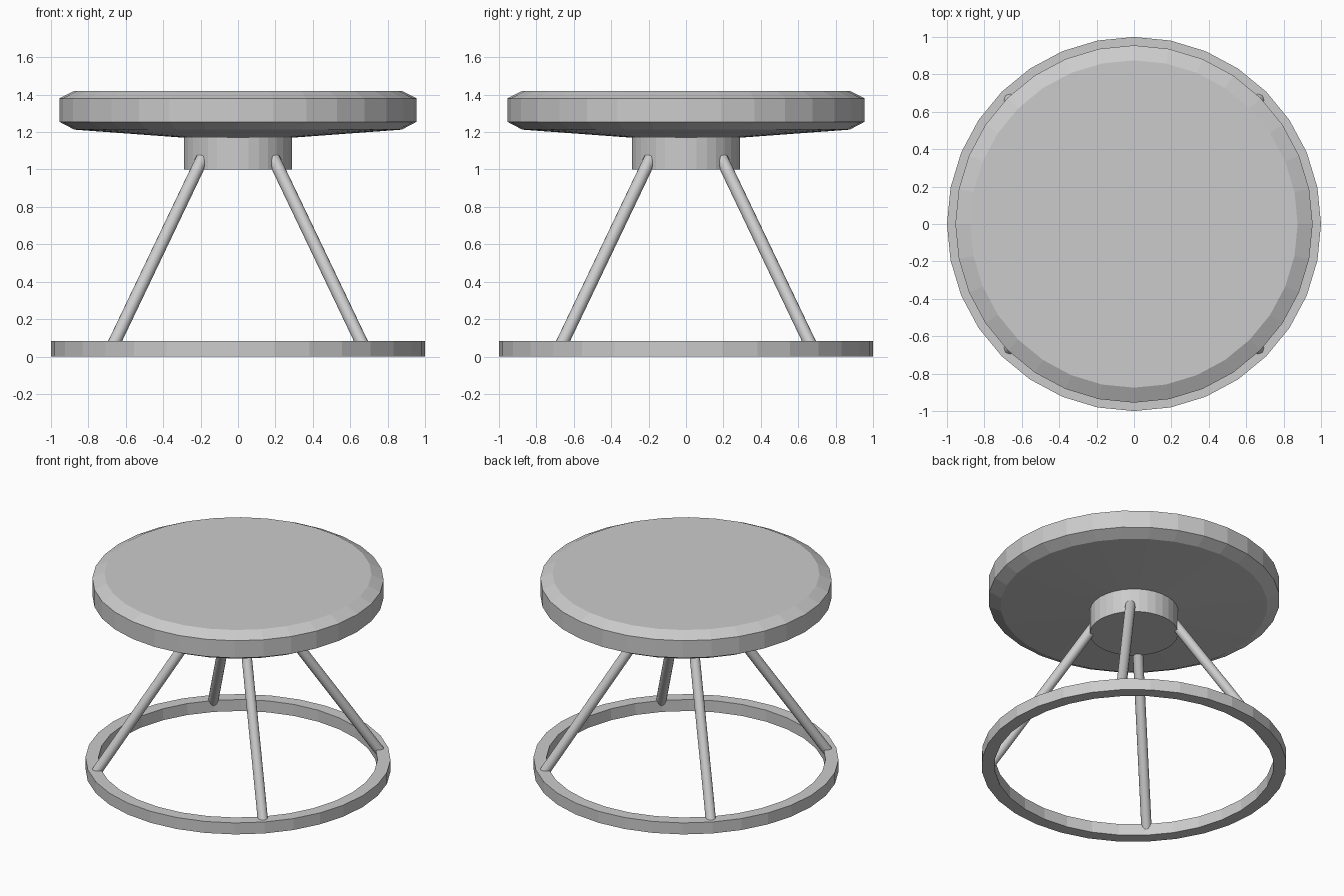
import bpy, bmesh, math
from mathutils import Vector

SIDES = 32

cube = bpy.data.objects.get("Cube")
if cube:
    bpy.data.objects.remove(cube, do_unlink=True)

grey = bpy.data.materials.new("plain grey")
grey.use_nodes = True
grey.diffuse_color = (0.6, 0.6, 0.6, 1)
bsdf = next(n for n in grey.node_tree.nodes if n.type == "BSDF_PRINCIPLED")
bsdf.inputs["Base Color"].default_value = grey.diffuse_color


def finish(name, bm):
    bmesh.ops.recalc_face_normals(bm, faces=bm.faces)
    mesh = bpy.data.meshes.new(name)
    bm.to_mesh(mesh)
    bm.free()
    mesh.materials.append(grey)
    obj = bpy.data.objects.new(name, mesh)
    bpy.context.collection.objects.link(obj)
    return obj


def lathe(name, profile, closed=False):
    """Turn (radius, height) points about z; open profiles get end caps."""
    bm = bmesh.new()
    loops = []
    for r, z in profile:
        angles = [math.tau * i / SIDES for i in range(SIDES)]
        loops.append([bm.verts.new((r * math.cos(a), r * math.sin(a), z)) for a in angles])
    pairs = list(zip(loops, loops[1:]))
    if closed:
        pairs.append((loops[-1], loops[0]))
    else:
        bm.faces.new(loops[0])
        bm.faces.new(loops[-1])
    for low, high in pairs:
        for i in range(SIDES):
            j = (i + 1) % SIDES
            bm.faces.new((low[i], low[j], high[j], high[i]))
    return finish(name, bm)


def rod(name, start, end, radius):
    bm = bmesh.new()
    axis = end - start
    bmesh.ops.create_cone(bm, cap_ends=True, segments=16, radius1=radius,
                          radius2=radius, depth=axis.length)
    obj = finish(name, bm)
    obj.location = (start + end) / 2
    obj.rotation_euler = axis.to_track_quat("Z", "Y").to_euler()
    for face in obj.data.polygons:
        face.use_smooth = len(face.vertices) == 4
    return obj


# Bevelled seat with a shallow conical underside
lathe("seat", [(0.29, 1.17), (0.875, 1.213), (0.955, 1.255),
               (0.955, 1.38), (0.875, 1.42)])

# Hub under the seat
lathe("hub", [(0.29, 1.0), (0.29, 1.18)])

# Open floor ring
lathe("base_ring", [(0.915, 0), (1, 0), (1, 0.083), (0.915, 0.083)], closed=True)

# Four splayed legs from hub to ring
for side, sx in (("left", 1), ("right", -1)):
    for end, sy in (("front", -1), ("back", 1)):
        rod(f"{end}_{side}_leg",
            Vector((sx * 0.675, sy * 0.675, 0.045)),
            Vector((sx * 0.19, sy * 0.19, 1.06)), 0.034)
